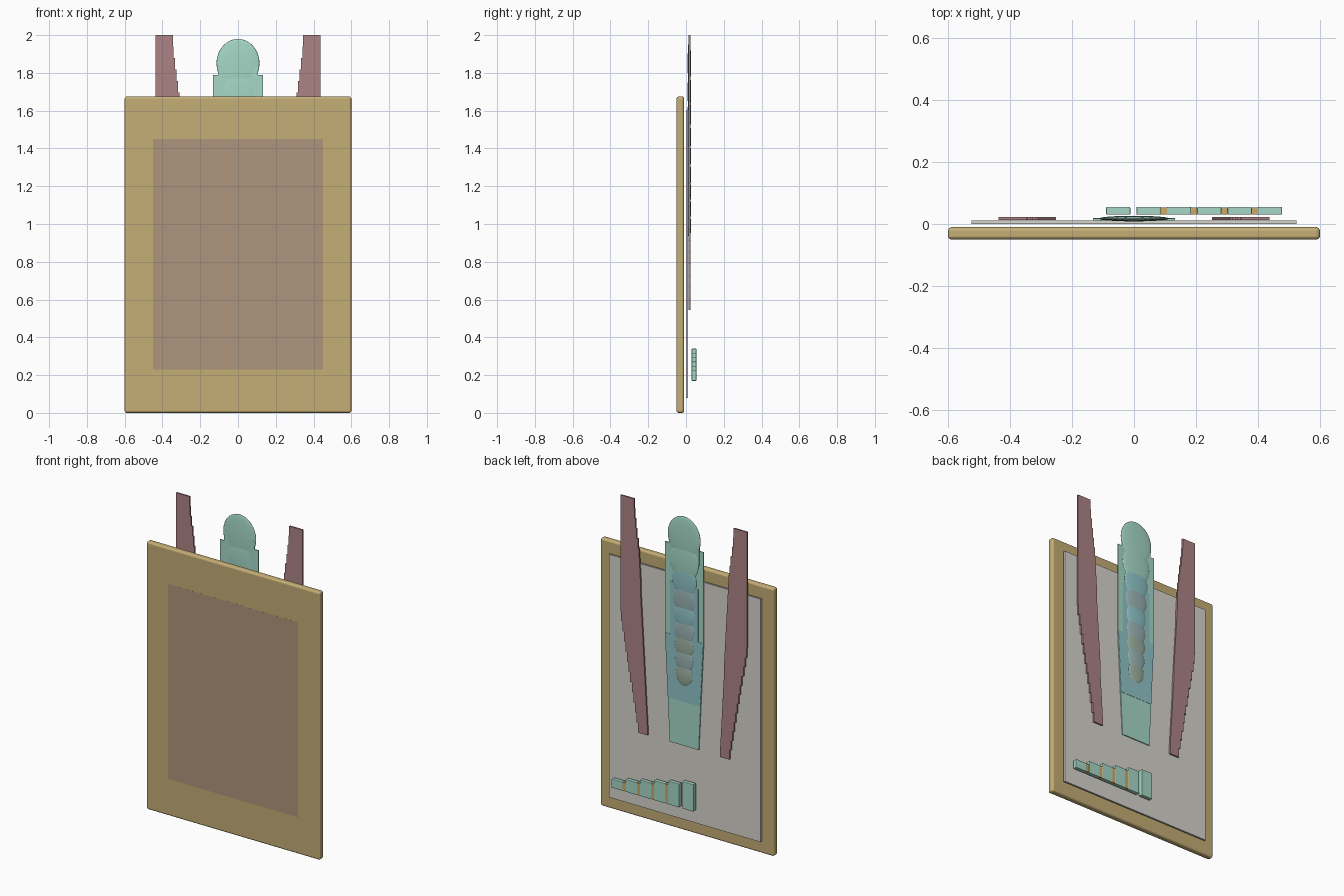
import bpy, bmesh, math

if "Cube" in bpy.data.objects:
    bpy.data.objects.remove(bpy.data.objects["Cube"])


def mat(name, r, g, b):
    m = bpy.data.materials.new(name)
    m.diffuse_color = (r, g, b, 1)
    m.use_nodes = True
    m.node_tree.nodes["Principled BSDF"].inputs["Base Color"].default_value = m.diffuse_color
    return m


TAN = mat("tan", 0.56, 0.42, 0.18)
MAUVE = mat("mauve", 0.42, 0.23, 0.24)
TEAL = mat("teal", 0.38, 0.69, 0.57)
BLUE = mat("blue", 0.28, 0.56, 0.58)
SLATE = mat("slate", 0.33, 0.46, 0.46)
OLIVE = mat("olive", 0.34, 0.44, 0.36)
WARM = mat("warm", 0.42, 0.30, 0.20)
GREY = mat("light_grey", 0.68, 0.66, 0.61)
ORANGE = mat("orange", 0.62, 0.40, 0.14)


def finish(name, bm, material, bevel=0.0, segs=2):
    bmesh.ops.recalc_face_normals(bm, faces=bm.faces)
    me = bpy.data.meshes.new(name)
    bm.to_mesh(me)
    bm.free()
    ob = bpy.data.objects.new(name, me)
    bpy.context.collection.objects.link(ob)
    me.materials.append(material)
    if bevel:
        mod = ob.modifiers.new("bevel", "BEVEL")
        mod.width, mod.segments = bevel, segs
    return ob


def plate(name, outline, y0, y1, material, bevel=0.0, segs=2):
    """Extrude an x/z outline between two depths."""
    bm = bmesh.new()
    face = bm.faces.new([bm.verts.new((x, y0, z)) for x, z in outline])
    out = bmesh.ops.extrude_face_region(bm, geom=[face])
    for v in out["geom"]:
        if isinstance(v, bmesh.types.BMVert):
            v.co.y = y1
    return finish(name, bm, material, bevel, segs)


def box(name, x0, x1, y0, y1, z0, z1, material, bevel=0.0, segs=2):
    return plate(name, [(x0, z0), (x1, z0), (x1, z1), (x0, z1)],
                 y0, y1, material, bevel, segs)


def lerp_path(pts, z):
    """Half-width at height z along (z, x) points, highest first."""
    for (za, xa), (zb, xb) in zip(pts, pts[1:]):
        if z >= zb:
            return xa + (xb - xa) * (za - z) / (za - zb)
    return pts[-1][1]


# backing board, front inlay and pale rear panel
box("board", -0.6, 0.6, -0.05, -0.01, 0, 1.675, TAN, 0.012, 4)
box("front_inlay", -0.45, 0.45, -0.0503, -0.049, 0.23, 1.45, WARM)
box("rear_panel", -0.525, 0.525, 0.0, 0.011, 0.08, 1.6, GREY)

# stepped side straps
OUTER = [(2.0, 0.437), (1.26, 0.437), (0.55, 0.312)]
INNER = [(2.0, 0.347), (1.9, 0.341), (1.68, 0.311), (0.55, 0.25)]
BANDS = 24
for side, sign in (("left", -1), ("right", 1)):
    outer, inner = [], []
    for i in range(BANDS):
        top = 2.0 - 1.455 * i / BANDS
        bot = 2.0 - 1.455 * (i + 1) / BANDS
        mid = (top + bot) / 2
        xo, xi = lerp_path(OUTER, mid), lerp_path(INNER, mid)
        outer += [(sign * xo, top), (sign * xo, bot)]
        inner += [(sign * xi, top), (sign * xi, bot)]
    plate(side + "_strap", outer + inner[::-1], 0.013, 0.023, MAUVE)

# tapered centre strip with a blue band
EDGE = [(1.79, 0.133), (1.22, 0.133), (0.545, 0.1)]


def band(name, z0, z1, inset, y0, y1, material):
    zs = [z1] + [z for z, _ in EDGE if z0 < z < z1] + [z0]
    right = [(lerp_path(EDGE, z) - inset, z) for z in zs]
    plate(name, right + [(-x, z) for x, z in right[::-1]], y0, y1, material)


band("centre_strip", 0.545, 1.79, 0, 0.012, 0.018, TEAL)
band("centre_lower_band", 0.82, 1.22, 0.001, 0.0125, 0.0195, BLUE)
band("centre_upper_band", 1.22, 1.55, 0.035, 0.0125, 0.0195, BLUE)

# flattened round head and the row of overlapping beads below it
BEADS = [(1.85, 0.114, 0.13, TEAL), (1.70, 0.1, 0.12, TEAL),
         (1.58, 0.086, 0.1, BLUE), (1.46, 0.078, 0.09, SLATE),
         (1.36, 0.073, 0.08, BLUE), (1.26, 0.07, 0.08, SLATE),
         (1.17, 0.067, 0.075, OLIVE), (1.08, 0.063, 0.075, SLATE),
         (0.99, 0.058, 0.07, OLIVE)]
for i, (z, rx, rz, m) in enumerate(BEADS):
    bm = bmesh.new()
    bmesh.ops.create_uvsphere(bm, u_segments=32, v_segments=16, radius=1)
    for v in bm.verts:
        v.co = (v.co.x * rx, 0.0175 + v.co.y * 0.009, z + v.co.z * rz)
    for f in bm.faces:
        f.smooth = True
    finish("head" if i == 0 else f"bead_{i}", bm, m)

# neck filling head down to the strip
box("neck", -0.105, 0.105, 0.012, 0.02, 1.7, 1.84, TEAL)

# rising bar row with coloured spacers
for i in range(6):
    x1 = 0.478 - 0.098 * i
    h = 0.055 + 0.023 * i
    box(f"bar_{i + 1}", x1 - 0.078, x1, 0.03, 0.055, 0.17, 0.17 + h,
        TEAL, 0.003, 2)
    if i < 4:
        box(f"spacer_{i + 1}", x1 - 0.098, x1 - 0.078, 0.031, 0.054,
            0.172, 0.17 + h - 0.002, ORANGE)
